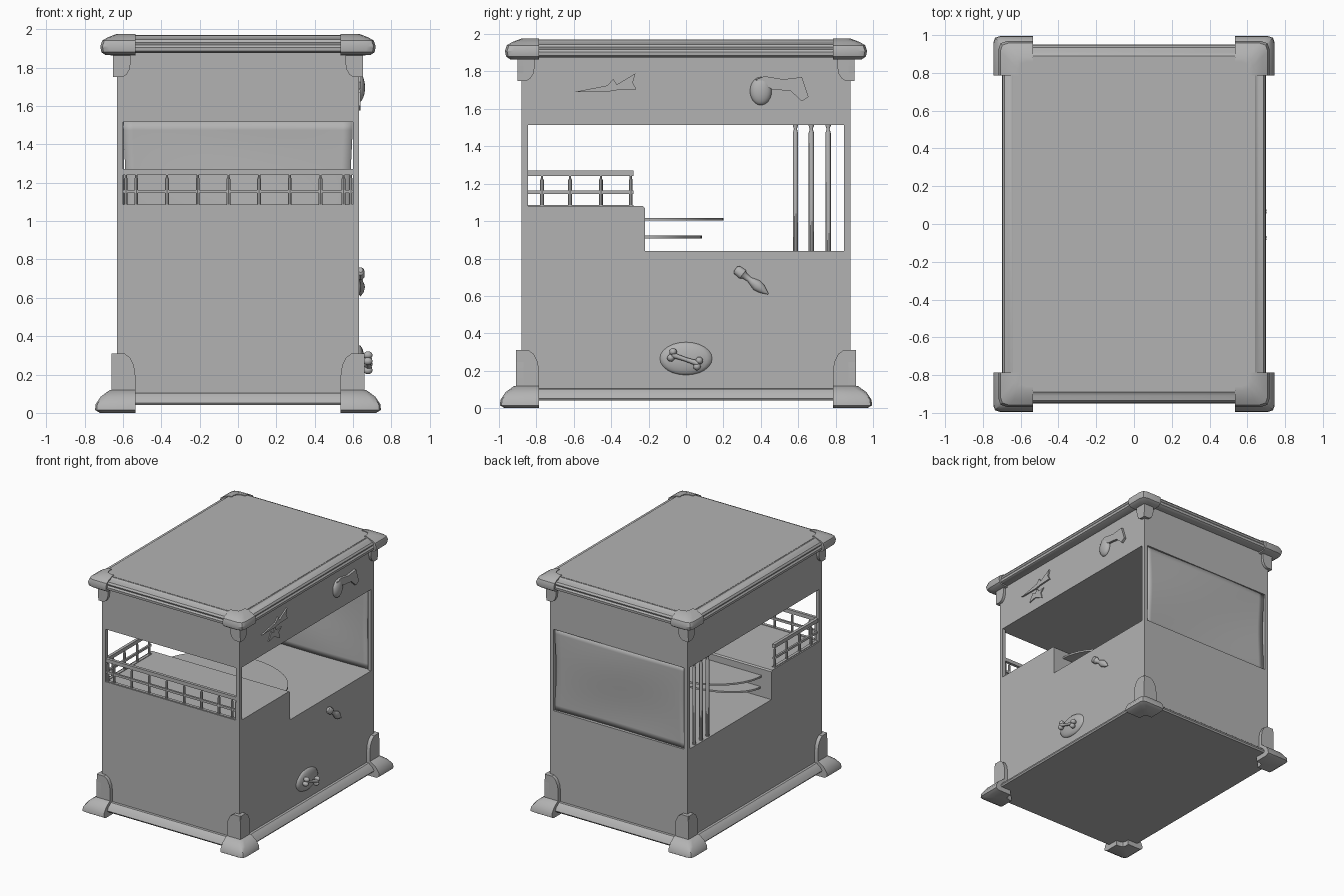
import bpy, bmesh, math
from mathutils import Vector

cube = bpy.data.objects.get("Cube")
if cube:
    bpy.data.objects.remove(cube, do_unlink=True)

grey = bpy.data.materials.new("plain_grey")
grey.use_nodes = True
grey.diffuse_color = (0.45, 0.45, 0.45, 1)
grey.node_tree.nodes["Principled BSDF"].inputs["Base Color"].default_value = grey.diffuse_color

W, D = 0.63, 0.88          # half width and half depth of the body
parts = []


def finish(name, bm):
    bmesh.ops.recalc_face_normals(bm, faces=bm.faces)
    mesh = bpy.data.meshes.new(name)
    bm.to_mesh(mesh)
    bm.free()
    mesh.materials.append(grey)
    ob = bpy.data.objects.new(name, mesh)
    bpy.context.collection.objects.link(ob)
    parts.append(ob)
    return ob


def prism(name, pts, axis, lo, hi):
    """Extrude a 2D outline along one axis."""
    place = {"x": lambda a, b, t: (t, a, b),
             "y": lambda a, b, t: (a, t, b),
             "z": lambda a, b, t: (a, b, t)}[axis]
    bm = bmesh.new()
    rings = [[bm.verts.new(place(a, b, t)) for a, b in pts] for t in (lo, hi)]
    for ring in rings:
        bm.faces.new(ring)
    for i in range(len(pts)):
        j = (i + 1) % len(pts)
        bm.faces.new((rings[0][i], rings[0][j], rings[1][j], rings[1][i]))
    return finish(name, bm)


def box(name, x0, x1, y0, y1, z0, z1):
    return prism(name, [(x0, y0), (x1, y0), (x1, y1), (x0, y1)], "z", z0, z1)


def sweep(name, sections, closed):
    """Skin a list of closed cross-sections."""
    bm = bmesh.new()
    rows = [[bm.verts.new(p) for p in s] for s in sections]
    n = len(rows[0])
    for k in range(len(rows) if closed else len(rows) - 1):
        a, b = rows[k], rows[(k + 1) % len(rows)]
        for i in range(n):
            j = (i + 1) % n
            bm.faces.new((a[i], a[j], b[j], b[i]))
    if not closed:
        bm.faces.new(rows[0])
        bm.faces.new(rows[-1])
    return finish(name, bm)


def rail_ring(name, profile):
    corners = [(1, 1), (-1, 1), (-1, -1), (1, -1)]
    return sweep(name, [[(sx * (W + d), sy * (D + d), z) for d, z in profile]
                        for sx, sy in corners], True)


def corner_cap(name, profile, sx, sy, reach, cut):
    path = [lambda d: (W - reach, D + d), lambda d: (W + d - cut, D + d),
            lambda d: (W + d - cut * 0.25, D + d - cut * 0.25),
            lambda d: (W + d, D + d - cut), lambda d: (W + d, D - reach)]
    return sweep(name, [[(sx * p(d)[0], sy * p(d)[1], z) for d, z in profile]
                        for p in path], False)


def lathe(name, start, end, profile, flat=1.0, sides=12):
    """Turned shape from start to end; profile holds (fraction, radius)."""
    a, b = Vector(start), Vector(end)
    side = (b - a).cross(Vector((1, 0, 0))).normalized()
    out = Vector((flat, 0, 0))
    angles = [math.tau * i / sides for i in range(sides)]
    return sweep(name, [[a.lerp(b, t) + r * (math.cos(w) * side + math.sin(w) * out)
                         for w in angles] for t, r in profile], False)


def ellipsoid(name, centre, radii):
    bm = bmesh.new()
    bmesh.ops.create_uvsphere(bm, u_segments=20, v_segments=12, radius=1)
    bmesh.ops.scale(bm, vec=radii, verts=bm.verts)
    bmesh.ops.translate(bm, vec=centre, verts=bm.verts)
    return finish(name, bm)


# Stepped lower body, roof block and corner posts
prism("lower_body", [(-D, 0.04), (D, 0.04), (D, 0.84), (-0.22, 0.84),
                     (-0.22, 1.07), (-0.23, 1.08), (-D, 1.08)], "x", -W, W)
box("roof_block", -W, W, -D, D, 1.515, 1.97)
for sx in (-1, 1):
    for sy, low in ((-1, 1.08), (1, 0.84)):
        x, y = sorted((sx * W, sx * (W - 0.03))), sorted((sy * D, sy * (D - 0.035)))
        box("corner_post", *x, *y, low, 1.515)

# Moulded rails around roof and base
rail_ring("roof_rail", [(-0.02, 1.875), (0.05, 1.875), (0.068, 1.885), (0.07, 1.905), (0.06, 1.918),
                        (0.065, 1.93), (0.055, 1.945), (0.03, 1.953), (0.01, 1.968), (-0.02, 1.968)])
rail_ring("base_rail", [(-0.02, 0.04), (0.06, 0.04), (0.068, 0.052), (0.055, 0.075),
                        (0.02, 0.103), (-0.02, 0.105)])

# Corner caps with wrapped brackets
roof_cap = [(-0.02, 1.862), (0.06, 1.865), (0.082, 1.88), (0.088, 1.91), (0.078, 1.94),
            (0.05, 1.957), (0.0, 1.976), (-0.02, 1.976)]
base_cap = [(-0.03, 0.0), (0.09, 0.0), (0.115, 0.015), (0.112, 0.045), (0.085, 0.085),
            (0.04, 0.118), (-0.03, 0.122)]


def bracket(name, sx, sy, z_root, z_tip, width, thick):
    """Two thin rounded leaves meeting at a body corner."""
    curve = [(1, 0), (1, 0.45), (0.92, 0.7), (0.7, 0.9), (0.4, 1), (0, 1)]
    for axis, edge, wall, sa, sb in (("y", W, D, sx, sy), ("x", D, W, sy, sx)):
        pts = [(sa * (edge + thick), z_root)]
        pts += [(sa * (edge - width * u), z_root + (z_tip - z_root) * v) for u, v in curve]
        pts += [(sa * (edge + thick * 0.8), z_tip), (sa * (edge + thick), z_root * 0.3 + z_tip * 0.7)]
        prism(name, pts, axis, sb * (wall - 0.01), sb * (wall + thick))


for sx in (-1, 1):
    for sy in (-1, 1):
        corner_cap("roof_corner", roof_cap, sx, sy, 0.095, 0.045)
        corner_cap("base_corner", base_cap, sx, sy, 0.095, 0.035)
        bracket("roof_bracket", sx, sy, 1.88, 1.75, 0.07, 0.022)
        bracket("base_bracket", sx, sy, 0.1, 0.31, 0.095, 0.03)

# Balcony railing along the front and the right side
FX, FY = -0.607, -0.863
for name, z0, z1, t in (("top_rail", 1.24, 1.27, 0.012), ("middle_rail", 1.145, 1.163, 0.008),
                        ("foot_rail", 1.075, 1.085, 0.012)):
    box("front_" + name, -0.6, 0.6, FY - t, FY + t, z0, z1)
    box("side_" + name, FX - t, FX + t, -0.85, -0.28, z0, z1)
post = [(0, 0.01), (0.85, 0.01), (0.9, 0.006), (1, 0.006)]
for x in (-0.585, -0.53, -0.37, -0.21, -0.05, 0.11, 0.27, 0.43, 0.55, 0.588):
    lathe("front_baluster", (x, FY, 1.075), (x, FY, 1.245), post, sides=8)
for y in (-0.77, -0.62, -0.455, -0.295):
    lathe("side_baluster", (FX, y, 1.075), (FX, y, 1.245), post, sides=8)

# Tall bars near the back of the right opening
for y in (0.585, 0.67, 0.76):
    lathe("window_bar", (FX, y, 0.835), (FX, y, 1.52),
          [(0, 0.014), (0.93, 0.014), (0.96, 0.008), (0.985, 0.014), (1, 0.014)], sides=10)

# Half-round steps below the balcony
for name, rx, ry, z in (("upper_step", 0.54, 0.42, 1.01), ("lower_step", 0.53, 0.305, 0.915)):
    arc = [(rx * math.cos(math.pi * i / 32), -0.22 + ry * math.sin(math.pi * i / 32))
           for i in range(33)]
    prism(name, arc, "z", z - 0.007, z + 0.007)

# Gently rippled sheet filling the back opening
bm = bmesh.new()
bmesh.ops.create_grid(bm, x_segments=24, y_segments=16, size=1)
for v in bm.verts:
    u, w = v.co.x, v.co.y
    ripple = 0.012 * math.sin(2.2 * w + 0.8 * u) * math.cos(1.5 * u)
    v.co = (u * (0.592 - 0.006 * math.cos(3 * w)), 0.864 + ripple, 1.178 + 0.338 * w)
sheet = finish("back_sheet", bm)
solid = sheet.modifiers.new("thickness", "SOLIDIFY")
solid.thickness = 0.006

# Dart and star relief
prism("dart", [(-0.6, 1.69), (-0.42, 1.725), (-0.39, 1.76), (-0.37, 1.73), (-0.27, 1.79),
               (-0.285, 1.74), (-0.265, 1.705), (-0.37, 1.7), (-0.43, 1.69)], "x", W - 0.01, W + 0.012)
prism("star", [(-0.47, 1.67), (-0.51, 1.6), (-0.44, 1.615), (-0.36, 1.575), (-0.375, 1.63),
               (-0.34, 1.66), (-0.4, 1.655), (-0.42, 1.685), (-0.44, 1.65)], "x", W - 0.01, W + 0.008)

# Horn relief
ellipsoid("horn_bulb", (W, 0.4, 1.695), (0.032, 0.058, 0.075))
prism("horn_mouth", [(0.37, 1.755), (0.42, 1.775), (0.52, 1.758), (0.62, 1.77), (0.655, 1.665),
                     (0.62, 1.64), (0.56, 1.695), (0.46, 1.705)], "x", W - 0.01, W + 0.02)

# Brush relief
lathe("brush", (W + 0.008, 0.265, 0.745), (W + 0.008, 0.44, 0.61),
      [(0, 0.016), (0.05, 0.026), (0.22, 0.028), (0.27, 0.018), (0.42, 0.014), (0.5, 0.02),
       (0.65, 0.03), (0.8, 0.024), (1, 0.003)], flat=0.8)

# Oval plaque with a bone-shaped handle
ellipsoid("handle_plaque", (W, 0, 0.265), (0.03, 0.14, 0.088))
lathe("handle_bar", (W + 0.05, -0.075, 0.285), (W + 0.05, 0.065, 0.238),
      [(0, 0.018), (0.2, 0.013), (0.5, 0.011), (0.8, 0.013), (1, 0.018)])
for y, z in ((-0.075, 0.285), (0.065, 0.238)):
    for dy, dz in ((-0.006, -0.016), (0.006, 0.016)):
        ellipsoid("handle_knob", (W + 0.047, y + dy, z + dz), (0.024, 0.02, 0.02))

# Smooth the rounded parts, keep hard edges crisp
bpy.ops.object.select_all(action="DESELECT")
for ob in parts:
    ob.select_set(True)
bpy.context.view_layer.objects.active = parts[0]
bpy.ops.object.shade_smooth_by_angle(angle=math.radians(35))
